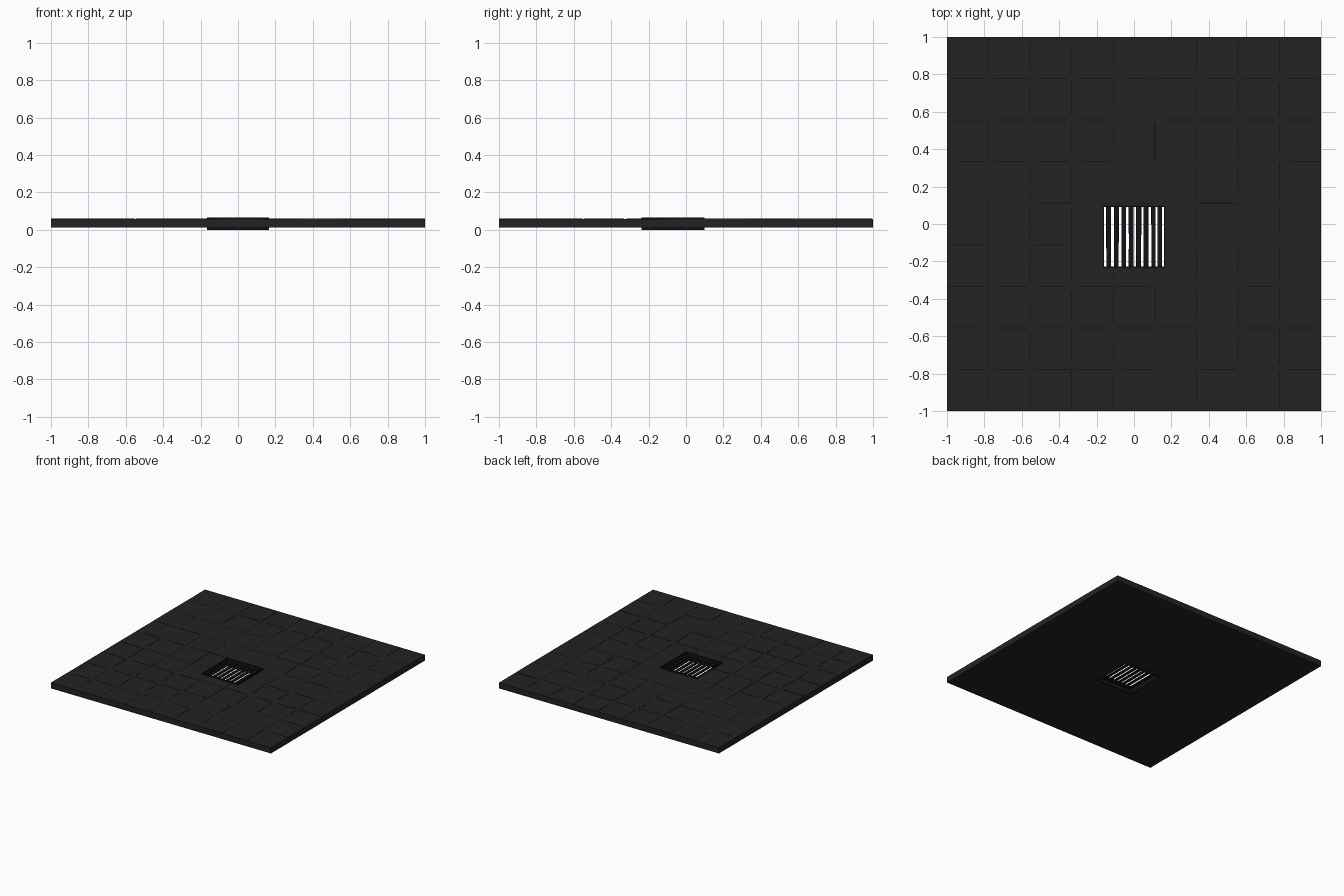
import bpy, bmesh, random
from mathutils import Matrix

if "Cube" in bpy.data.objects:
    bpy.data.objects.remove(bpy.data.objects["Cube"])
random.seed(4)

def material(name, v):
    m = bpy.data.materials.new(name)
    m.diffuse_color = (v, v, v, 1)
    m.use_nodes = True
    m.node_tree.nodes["Principled BSDF"].inputs["Base Color"].default_value = m.diffuse_color
    return m

STONE = material("charcoal stone", 0.0165)
JOINT = material("dark joint", 0.006)
IRON = material("dark iron", 0.0065)

def box(bm, x0, x1, y0, y1, z0, z1):
    m = Matrix.Translation(((x0 + x1) / 2, (y0 + y1) / 2, (z0 + z1) / 2)) \
        @ Matrix.Diagonal((x1 - x0, y1 - y0, z1 - z0, 1))
    return bmesh.ops.create_cube(bm, size=1, matrix=m)["verts"]

def finish(bm, name, *mats):
    me = bpy.data.meshes.new(name)
    bm.to_mesh(me)
    bm.free()
    ob = bpy.data.objects.new(name, me)
    for m in mats:
        me.materials.append(m)
    bpy.context.collection.objects.link(ob)
    return ob

# square ring extruded vertically: outer and inner rectangles (x0, x1, y0, y1)
def ring(bm, outer, inner, z0, z1):
    def corners(r, z):
        return [bm.verts.new((r[i], r[j], z)) for i, j in ((0, 2), (1, 2), (1, 3), (0, 3))]
    ob, ot = corners(outer, z0), corners(outer, z1)
    ib, it = corners(inner, z0), corners(inner, z1)
    for a in range(4):
        b = (a + 1) % 4
        bm.faces.new((ob[a], ob[b], ot[b], ot[a]))
        bm.faces.new((ib[b], ib[a], it[a], it[b]))
        bm.faces.new((ot[a], ot[b], it[b], it[a]))
        bm.faces.new((ob[b], ob[a], ib[a], ib[b]))

HOLE = (-0.16, 0.16, -0.228, 0.092)
FRAME = (-0.167, 0.167, -0.237, 0.1)
TOP, BOTTOM = 0.058, 0.011

# slab with a square opening for the drain
bm = bmesh.new()
ring(bm, (-1, 1, -1, 1), FRAME, BOTTOM, TOP - 0.001)
for f in bm.faces:          # top and bottom faces
    f.material_index = 0
finish(bm, "floor_slab", STONE)

# nine by nine paving tiles, clipped around the drain, slightly uneven joints
bm = bmesh.new()
T = 2 / 9

def pieces(x0, x1, y0, y1):
    fx0, fx1, fy0, fy1 = FRAME
    if x1 <= fx0 or x0 >= fx1 or y1 <= fy0 or y0 >= fy1:
        return [(x0, x1, y0, y1)]
    cx0, cx1 = max(x0, fx0), min(x1, fx1)
    parts = [(x0, cx0, y0, y1), (cx1, x1, y0, y1),
             (cx0, cx1, y0, max(y0, fy0)), (cx0, cx1, min(y1, fy1), y1)]
    return [p for p in parts if p[1] - p[0] > 1e-4 and p[3] - p[2] > 1e-4]

for i in range(9):
    for j in range(9):
        x0, y0 = -1 + i * T, -1 + j * T
        h = TOP + random.uniform(0, 0.0012)
        for p in pieces(x0, x0 + T, y0, y0 + T):
            box(bm, *p, TOP - 0.004, h)
finish(bm, "paving_tiles", STONE)

# thin broken joint lines between the tiles
bm = bmesh.new()
for k in range(1, 9):
    c = -1 + k * T
    for n in range(9):
        if random.random() < 0.15:
            continue
        a = -1 + n * T + random.uniform(0, 0.06)
        b = -1 + (n + 1) * T - random.uniform(0, 0.03)
        w = random.uniform(0.0015, 0.003)
        for rect in ((c - w, c + w, a, b), (a, b, c - w, c + w)):
            for q in pieces(*rect):
                box(bm, *q, TOP - 0.004, TOP + 0.0016)
finish(bm, "tile_joints", JOINT)

# drain frame, slightly proud of the slab above and below
bm = bmesh.new()
ring(bm, FRAME, HOLE, 0.0, 0.066)
finish(bm, "drain_frame", IRON)

# thin, slightly irregular grate bars
bm = bmesh.new()
for x in (-0.135, -0.095, -0.055, -0.015, 0.025, 0.064, 0.103, 0.137):
    w = 0.0125 if x < 0.1 else 0.0115
    for v in box(bm, x - w, x + w, HOLE[2] - 0.003, HOLE[3] + 0.003, 0.03, 0.037):
        v.co.x += random.uniform(-0.0015, 0.0015)
finish(bm, "grate_bars", IRON)
